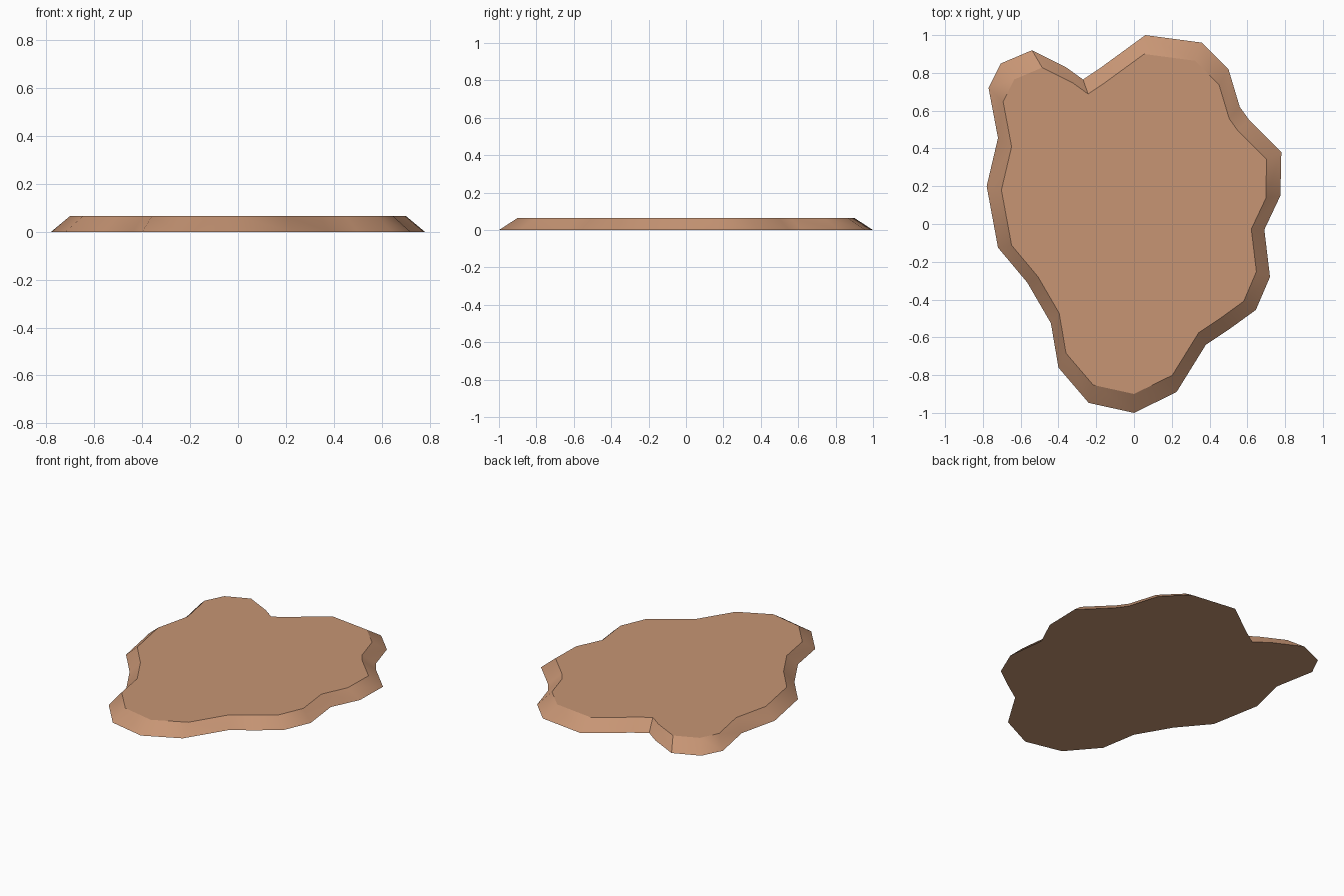
import bpy, bmesh, math

if "Cube" in bpy.data.objects:
    bpy.data.objects.remove(bpy.data.objects["Cube"])

# Irregular outline at the ground, clockwise from the top
outline = [
    (0.06, 1.0), (0.36, 0.96), (0.50, 0.82), (0.56, 0.62), (0.61, 0.55),
    (0.78, 0.38), (0.775, 0.15), (0.69, -0.03), (0.72, -0.28), (0.645, -0.455),
    (0.50, -0.56), (0.38, -0.64), (0.225, -0.89), (0.0, -1.0), (-0.24, -0.947),
    (-0.40, -0.76), (-0.44, -0.525), (-0.565, -0.31), (-0.72, -0.125),
    (-0.78, 0.20), (-0.72, 0.455), (-0.77, 0.72), (-0.705, 0.85),
    (-0.54, 0.92), (-0.36, 0.83), (-0.27, 0.765), (-0.18, 0.825)]
HEIGHT, TAPER = 0.065, 0.9

clay = bpy.data.materials.new("warm tan clay")
clay.diffuse_color = (0.57, 0.30, 0.175, 1)
clay.use_nodes = True
clay.node_tree.nodes["Principled BSDF"].inputs["Base Color"].default_value = clay.diffuse_color

# Flat slab with sloping rim: top is the outline scaled towards the centre
bm = bmesh.new()
low = [bm.verts.new((x, y, 0)) for x, y in outline]
top = [bm.verts.new((x * TAPER, y * TAPER, HEIGHT)) for x, y in outline]
bm.faces.new(low)
bm.faces.new(top[::-1])
n = len(outline)
for i in range(n):
    j = (i + 1) % n
    bm.faces.new((low[i], top[i], top[j], low[j]))
bmesh.ops.recalc_face_normals(bm, faces=bm.faces)

mesh = bpy.data.meshes.new("flat_slab")
bm.to_mesh(mesh)
bm.free()
mesh.materials.append(clay)
slab = bpy.data.objects.new("flat_slab", mesh)
bpy.context.collection.objects.link(slab)

# Soft rim, crisp top and bottom edges
bpy.context.view_layer.objects.active = slab
slab.select_set(True)
bpy.ops.object.shade_smooth_by_angle(angle=math.radians(30))
